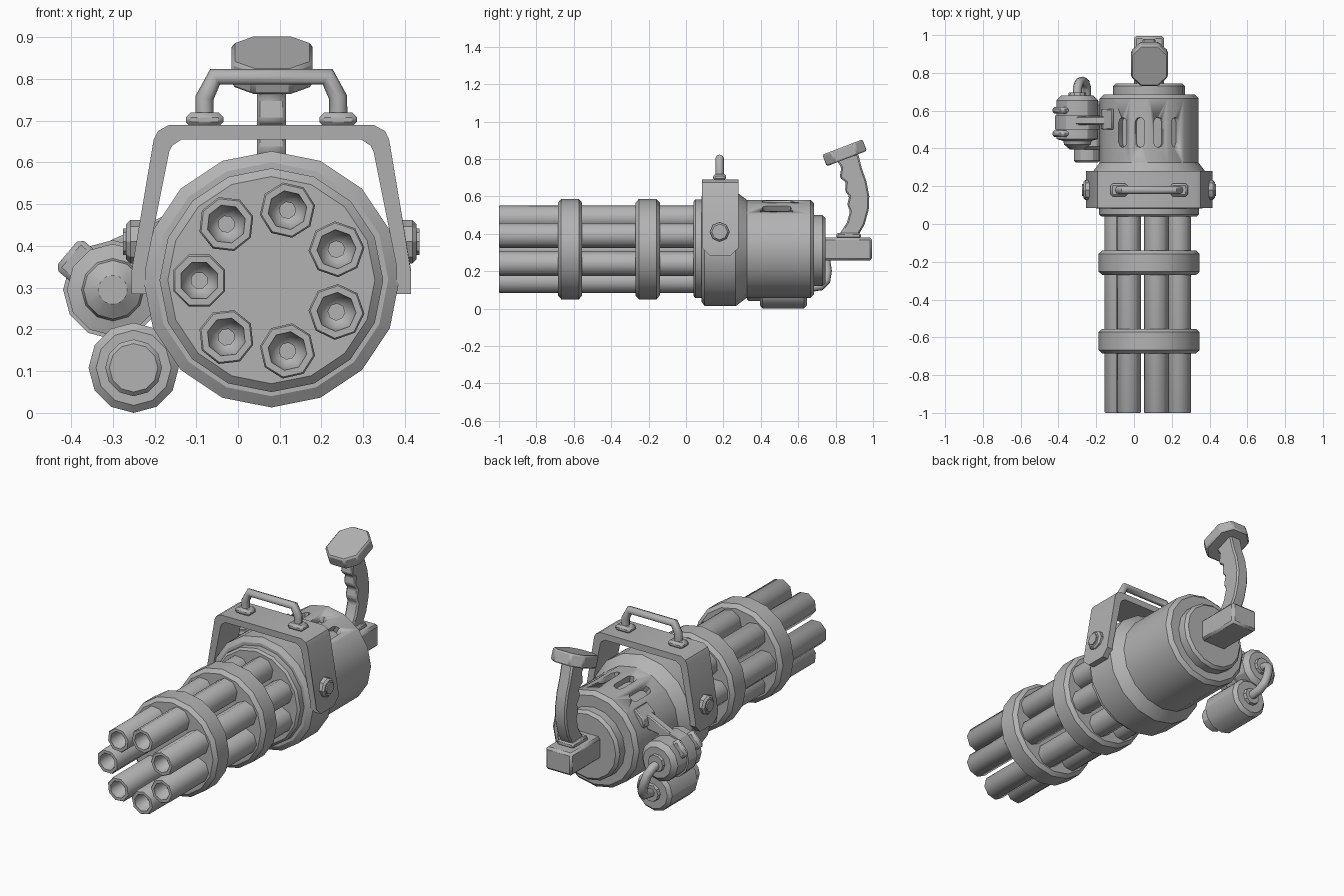
import bpy, bmesh, math
from mathutils import Vector, Matrix

if "Cube" in bpy.data.objects:
    bpy.data.objects.remove(bpy.data.objects["Cube"])

CX, CZ = 0.08, 0.32          # main axis of the gun
steel = bpy.data.materials.new("grey steel")
steel.diffuse_color = (0.45, 0.45, 0.45, 1)
steel.use_nodes = True
steel.node_tree.nodes["Principled BSDF"].inputs["Base Color"].default_value = steel.diffuse_color


def finish(name, bm, angle=30, bevel=0):
    bmesh.ops.recalc_face_normals(bm, faces=bm.faces[:])
    me = bpy.data.meshes.new(name)
    bm.to_mesh(me)
    bm.free()
    me.materials.append(steel)
    ob = bpy.data.objects.new(name, me)
    bpy.context.collection.objects.link(ob)
    if bevel:
        m = ob.modifiers.new("Bevel", 'BEVEL')
        m.width, m.segments, m.limit_method = bevel, 1, 'ANGLE'
    bpy.ops.object.select_all(action='DESELECT')
    ob.select_set(True)
    bpy.context.view_layer.objects.active = ob
    bpy.ops.object.shade_smooth_by_angle(angle=math.radians(angle))
    return ob


def lathe(name, profile, sides, centre, axis='Y', angle=30, turn=0.0):
    """Spin (distance, radius) pairs round an axis; both ends are capped."""
    bm = bmesh.new()
    rings = []
    for d, r in profile:
        ring = []
        for i in range(sides):
            a = turn + math.tau * i / sides
            u, v = r * math.cos(a), r * math.sin(a)
            p = {'X': (d, u, v), 'Y': (u, d, v), 'Z': (u, v, d)}[axis]
            ring.append(bm.verts.new(Vector(p) + Vector(centre)))
        rings.append(ring)
    for a, b in zip(rings, rings[1:]):
        for i in range(sides):
            j = (i + 1) % sides
            bm.faces.new((a[i], a[j], b[j], b[i]))
    bm.faces.new(rings[0])
    bm.faces.new(rings[-1])
    return finish(name, bm, angle)


def prism(name, pts, lo, hi, axis='Y', bevel=0, cuts=(), matrix=None, angle=30):
    """Extrude a 2D outline along an axis, then trim with (point, normal) cuts."""
    bm = bmesh.new()
    def place(p, d):
        return {'X': (d, p[0], p[1]), 'Y': (p[0], d, p[1]), 'Z': (p[0], p[1], d)}[axis]
    a = [bm.verts.new(place(p, lo)) for p in pts]
    b = [bm.verts.new(place(p, hi)) for p in pts]
    n = len(pts)
    bm.faces.new(a)
    bm.faces.new(b)
    for i in range(n):
        bm.faces.new((a[i], a[(i + 1) % n], b[(i + 1) % n], b[i]))
    for co, no in cuts:
        geom = bm.verts[:] + bm.edges[:] + bm.faces[:]
        bmesh.ops.bisect_plane(bm, geom=geom, plane_co=co, plane_no=no, clear_outer=True)
        bmesh.ops.holes_fill(bm, edges=[e for e in bm.edges if e.is_boundary])
    if matrix:
        bm.transform(matrix)
    return finish(name, bm, angle, bevel)


def box(name, x, y, z, bevel=0, matrix=None):
    pts = [(x[0], y[0]), (x[1], y[0]), (x[1], y[1]), (x[0], y[1])]
    return prism(name, pts, z[0], z[1], 'Z', bevel, matrix=matrix)


def tube(name, pts, radius):
    cu = bpy.data.curves.new(name, 'CURVE')
    cu.dimensions = '3D'
    cu.bevel_depth, cu.bevel_resolution, cu.use_fill_caps = radius, 2, True
    sp = cu.splines.new('POLY')
    sp.points.add(len(pts) - 1)
    for q, p in zip(sp.points, pts):
        q.co = (*p, 1)
    cu.materials.append(steel)
    ob = bpy.data.objects.new(name, cu)
    bpy.context.collection.objects.link(ob)
    bpy.ops.object.select_all(action='DESELECT')
    ob.select_set(True)
    bpy.context.view_layer.objects.active = ob
    bpy.ops.object.convert(target='MESH')
    bpy.ops.object.shade_smooth_by_angle(angle=math.radians(50))


# Seven hollow barrels in a ring
for k in range(7):
    a = math.pi + math.tau * k / 7
    c = (CX + 0.173 * math.cos(a), 0, CZ - 0.003 + 0.173 * math.sin(a))
    lathe(f"barrel_{k + 1}", [(0.06, 0.067), (-0.994, 0.067), (-1, 0.063), (-1, 0.047),
                              (-0.94, 0.036), (-0.93, 0.02), (-0.80, 0.02)],
          8, c, angle=50, turn=a + math.pi / 8)

# Bands that clamp the barrels
for name, y in (("front_band", -0.685), ("rear_band", -0.27)):
    lathe(name, [(y, 0.248), (y + 0.018, 0.268), (y + 0.112, 0.268), (y + 0.13, 0.248)],
          16, (CX, 0, CZ - 0.002))

# Drum and motor housing
lathe("front_flange", [(0.04, 0.252), (0.05, 0.264), (0.10, 0.264)], 16, (CX, 0, CZ))
lathe("drum", [(0.082, 0.28), (0.10, 0.307), (0.265, 0.307), (0.325, 0.262)], 16, (CX, 0, CZ))
housing = lathe("motor_housing", [(0.30, 0.262), (0.665, 0.262), (0.685, 0.242)],
                16, (CX, 0, CZ))
lathe("rear_plate", [(0.67, 0.19), (0.73, 0.19), (0.745, 0.175)], 16, (CX, 0, CZ - 0.01))

# Rounded cooling slots cut in the top of the housing
for k, deg in enumerate((-33, -11, 11, 33)):
    slot = [(0.025 * math.cos(t), s * 0.055 + 0.025 * math.sin(t))
            for s, t0 in ((1, 0), (-1, math.pi))
            for t in [t0 + math.pi * i / 4 for i in range(5)]]
    mat = Matrix.Translation((CX, 0.485, CZ)) @ Matrix.Rotation(math.radians(deg), 4, 'Y')
    cutter = prism(f"slot_cutter_{k + 1}", slot, 0.222, 0.32, 'Z', matrix=mat)
    cutter.hide_render = True
    cutter.hide_set(True)
    m = housing.modifiers.new("Slot", 'BOOLEAN')
    m.object, m.operation, m.solver = cutter, 'DIFFERENCE', 'EXACT'

# Carrying yoke: half outline mirrored about the main axis
half = [(0.335, 0.285), (0.335, 0.34), (0.282, 0.655), (0.272, 0.675), (0.245, 0.69)]
inner = [(0.215, 0.655), (0.238, 0.64), (0.245, 0.625), (0.30, 0.35), (0.30, 0.285)]
right = half + [(0, 0.69)]
outline = ([(CX + x, z) for x, z in half] + [(CX - x, z) for x, z in reversed(half)]
           + [(CX - x, z) for x, z in reversed(inner)] + [(CX + x, z) for x, z in inner])
prism("yoke", outline, 0.085, 0.28, 'Y', cuts=[((0, 0.085, 0.325), (0, -1, -1)),
                                              ((0, 0.28, 0.325), (0, 1, -1))])
for side, s in (("left", -1), ("right", 1)):
    # Pivot bolts, handle pads
    lathe(f"{side}_bolt_washer", [(s * 0.29, 0.052), (s * 0.338, 0.052), (s * 0.348, 0.042)],
          8, (CX, 0.18, 0.41), 'X')
    lathe(f"{side}_bolt_head", [(s * 0.34, 0.032), (s * 0.355, 0.032)], 8, (CX, 0.18, 0.41), 'X')
    x = CX + s * 0.16
    box(f"{side}_handle_pad", (x - 0.045, x + 0.045), (0.145, 0.215), (0.685, 0.72), 0.012)
tube("carry_handle", [(CX + x, 0.18, z) for x, z in (
    (-0.16, 0.71), (-0.16, 0.755), (-0.135, 0.805), (0.135, 0.805), (0.16, 0.755), (0.16, 0.71))],
     0.022)

# Rear block, grip with finger notches, and tilted end cap
box("rear_block", (0.0, 0.16), (0.73, 0.995), (0.257, 0.38), 0.012)
box("grip_base", (0.03, 0.13), (0.805, 0.935), (0.375, 0.405), 0.008)
grip = [(0.815, 0.39), (0.92, 0.39), (0.955, 0.45), (0.977, 0.53), (0.98, 0.6), (0.965, 0.68),
        (0.94, 0.75), (0.92, 0.83), (0.80, 0.80), (0.83, 0.755), (0.822, 0.70), (0.855, 0.675),
        (0.85, 0.63), (0.873, 0.60), (0.862, 0.555), (0.877, 0.52), (0.86, 0.46)]
prism("grip", grip, 0.045, 0.115, 'X', 0.008, angle=35)
w, l, c = 0.097, 0.115, 0.05
octagon = [(-w, -l + c), (-w + c, -l), (w - c, -l), (w, -l + c),
           (w, l - c), (w - c, l), (-w + c, l), (-w, l - c)]
prism("grip_cap", octagon, -0.033, 0.033, 'Z', 0.008,
      matrix=Matrix.Translation((CX + 0.002, 0.848, 0.833)) @ Matrix.Rotation(math.radians(21), 4, 'X'))

# Upper and lower canisters on the left flank
lathe("upper_canister", [(0.395, 0.035), (0.42, 0.07), (0.44, 0.075), (0.45, 0.11),
                         (0.655, 0.11), (0.68, 0.085)], 12, (-0.30, 0, 0.295))
lathe("upper_canister_port", [(0.67, 0.05), (0.695, 0.045)], 10, (-0.30, 0, 0.295))
lathe("lower_canister", [(0.395, 0.09), (0.41, 0.108), (0.63, 0.108), (0.648, 0.09)],
      12, (-0.25, 0, 0.108))
lathe("lower_canister_nose", [(0.40, 0.068), (0.335, 0.068), (0.325, 0.058)],
      12, (-0.25, 0, 0.108))
lathe("lower_canister_port", [(0.64, 0.05), (0.665, 0.045)], 10, (-0.25, 0, 0.108))
lathe("canister_link", [(0.17, 0.022), (0.22, 0.022)], 8, (-0.27, 0.53, 0), 'Z', 50)
tube("hose", [(-0.30, 0.68, 0.285), (-0.30, 0.72, 0.28), (-0.29, 0.75, 0.25), (-0.275, 0.757, 0.20),
              (-0.26, 0.75, 0.15), (-0.25, 0.72, 0.12), (-0.25, 0.65, 0.11)], 0.024)

# Clamp lugs and the arm that holds the canisters to the housing
tilt = Matrix.Translation((-0.30, 0, 0.295)) @ Matrix.Rotation(math.radians(-50), 4, 'Y')
for k, y in enumerate((0.46, 0.585)):
    box(f"clamp_lug_{k + 1}", (-0.05, 0.045), (y, y + 0.035), (0.05, 0.14), 0.012, tilt)
lathe("clamp_band", [(0.50, 0.119), (0.575, 0.119)], 12, (-0.30, 0, 0.295))
prism("mount_arm", [(-0.345, 0.395), (-0.17, 0.475), (-0.12, 0.475), (-0.15, 0.40), (-0.25, 0.385)],
      0.525, 0.57, 'Y', 0.006)
prism("mount_plate", [(-0.175, 0.42), (-0.165, 0.47), (-0.115, 0.515), (-0.10, 0.49), (-0.14, 0.42)],
      0.50, 0.61, 'Y', 0.006)
